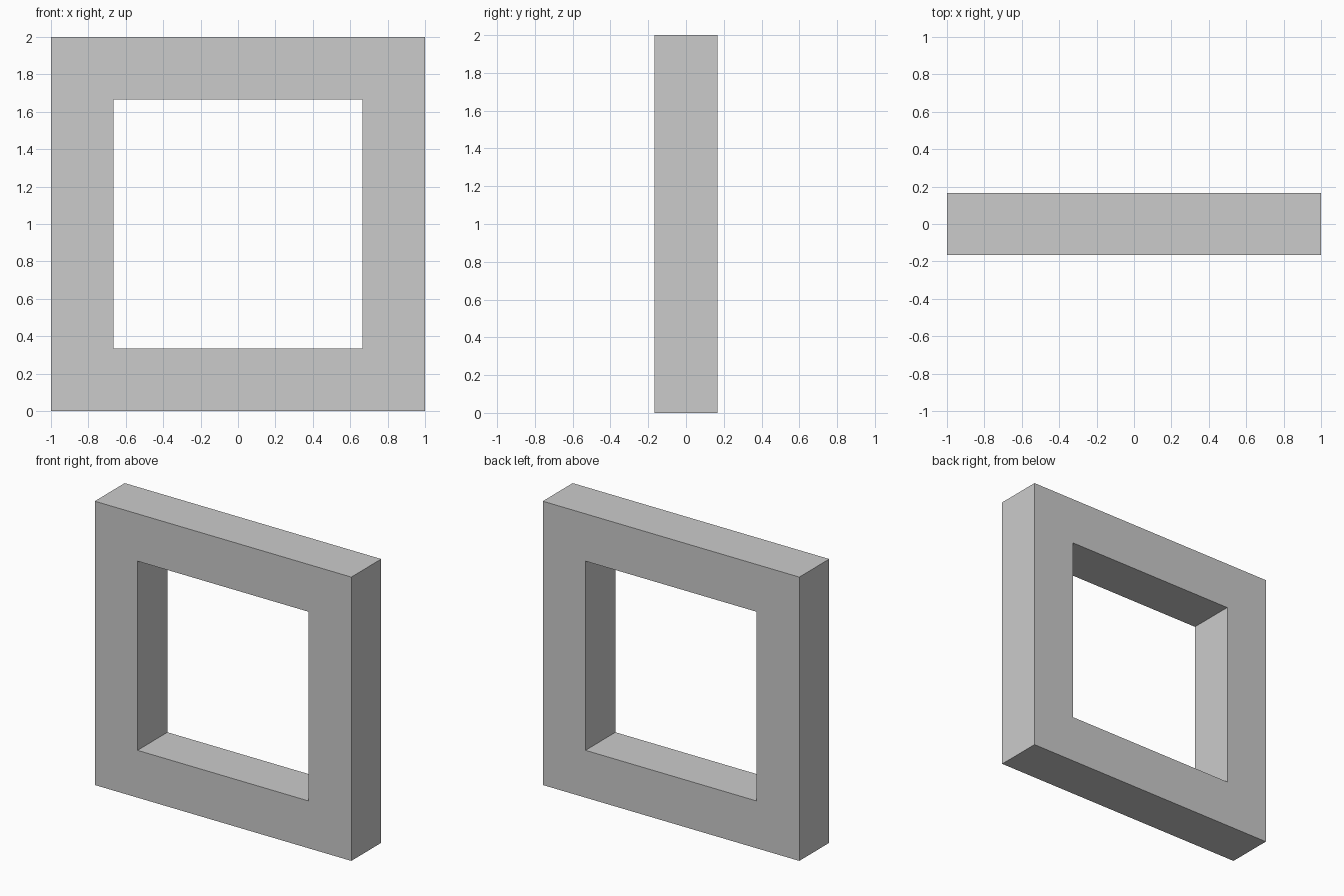
import bpy
import bmesh

if "Cube" in bpy.data.objects:
    bpy.data.objects.remove(bpy.data.objects["Cube"])

OUTER = 1.0      # half width of the frame
BAR = 1 / 3      # bar width and depth
CENTRE_Z = 1.0


def square(bm, half, y):
    """Square loop of vertices in the XZ plane."""
    return [bm.verts.new((sx * half, y, CENTRE_Z + sz * half))
            for sx, sz in ((-1, -1), (1, -1), (1, 1), (-1, 1))]


# Square frame: four loops of a square cross-section bridged into a closed ring
bm = bmesh.new()
loops = [square(bm, half, y) for half, y in (
    (OUTER, -BAR / 2), (OUTER, BAR / 2),
    (OUTER - BAR, BAR / 2), (OUTER - BAR, -BAR / 2))]
for i, a in enumerate(loops):
    b = loops[(i + 1) % 4]
    for j in range(4):
        k = (j + 1) % 4
        bm.faces.new((a[j], a[k], b[k], b[j]))
bmesh.ops.recalc_face_normals(bm, faces=bm.faces[:])

mesh = bpy.data.meshes.new("square_frame")
bm.to_mesh(mesh)
bm.free()
frame = bpy.data.objects.new("square_frame", mesh)
bpy.context.collection.objects.link(frame)
